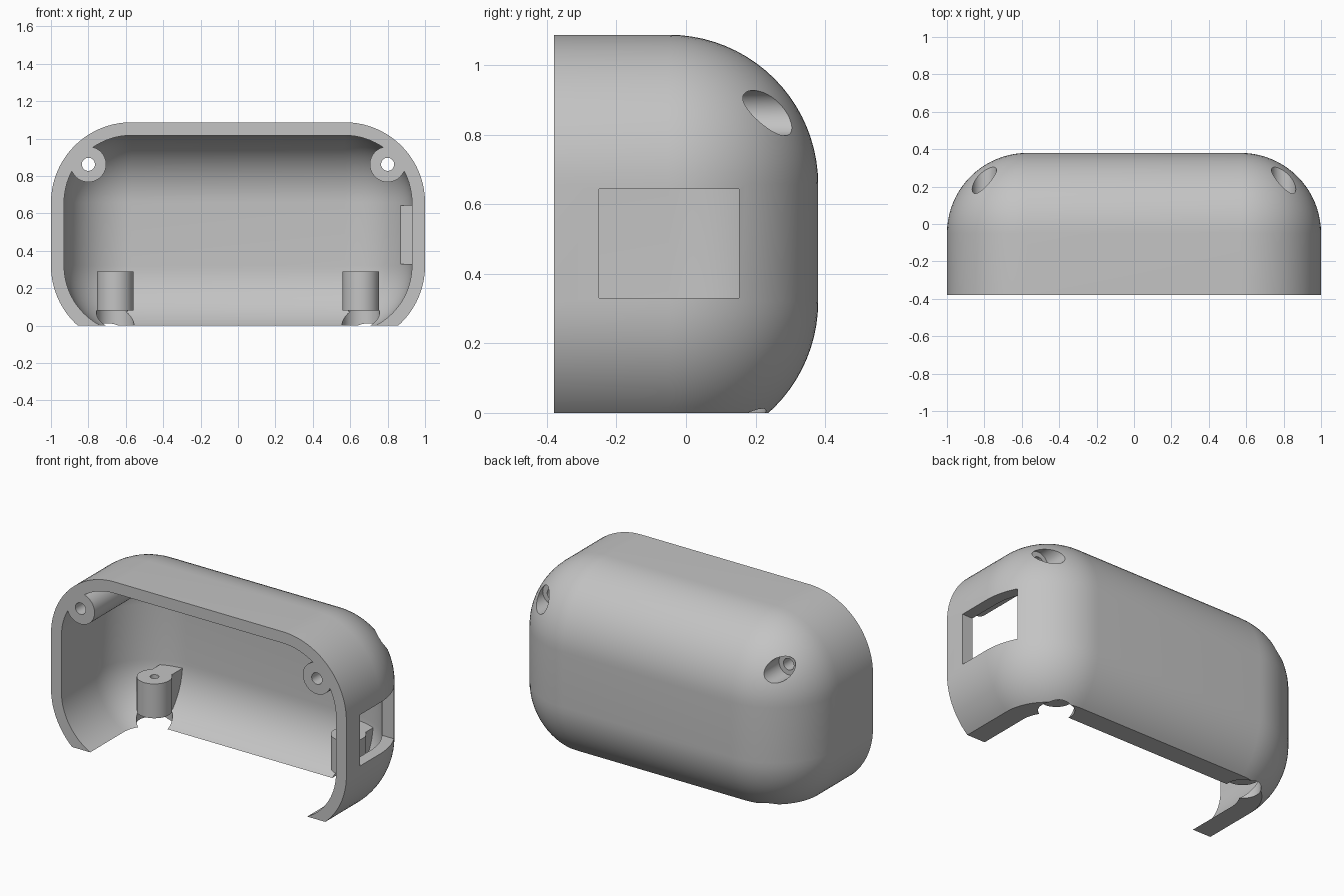
import bpy, bmesh, math
from mathutils import Matrix, Vector

if "Cube" in bpy.data.objects:
    bpy.data.objects.remove(bpy.data.objects["Cube"], do_unlink=True)

TOP, BACK, FRONT = 1.087, 0.38, -0.38
RADIUS, WALL, FLOOR = 0.43, 0.07, -0.11


def make_object(name, bm):
    bmesh.ops.recalc_face_normals(bm, faces=bm.faces)
    mesh = bpy.data.meshes.new(name)
    bm.to_mesh(mesh)
    bm.free()
    ob = bpy.data.objects.new(name, mesh)
    bpy.context.collection.objects.link(ob)
    return ob


def box_bmesh(low, high):
    bm = bmesh.new()
    low, high = Vector(low), Vector(high)
    matrix = Matrix.Translation((low + high) / 2) @ Matrix.Diagonal((*(high - low), 1))
    bmesh.ops.create_cube(bm, size=1, matrix=matrix)
    return bm


def box(name, low, high):
    return make_object(name, box_bmesh(low, high))


def cylinder(name, start, end, radius):
    start, end = Vector(start), Vector(end)
    axis = end - start
    turn = axis.to_track_quat("Z", "Y").to_matrix().to_4x4()
    bm = bmesh.new()
    bmesh.ops.create_cone(bm, cap_ends=True, segments=64, radius1=radius, radius2=radius,
                          depth=axis.length, matrix=Matrix.Translation((start + end) / 2) @ turn)
    return make_object(name, bm)


def rounded_box(inset):
    """Box with ball corners that runs out past the open front."""
    bm = box_bmesh((-1 + inset, -1.3, FLOOR + inset), (1 - inset, BACK - inset, TOP - inset))
    bmesh.ops.bevel(bm, geom=bm.edges[:], offset=RADIUS - inset, offset_type="OFFSET",
                    segments=20, profile=0.5, affect="EDGES", clamp_overlap=False)
    return bm


def subtract(target, cutter):
    """Cut one solid from another and discard the cutter."""
    cutter.hide_render = True
    mod = target.modifiers.new("cut", "BOOLEAN")
    mod.operation, mod.solver, mod.object = "DIFFERENCE", "EXACT", cutter
    bpy.context.view_layer.objects.active = target
    bpy.ops.object.modifier_apply(modifier=mod.name)
    bpy.data.objects.remove(cutter, do_unlink=True)


# Outer body, sliced flat at the open front and at the base
bm = rounded_box(0)
for point, normal in (((0, FRONT, 0), (0, -1, 0)), ((0, 0, 0), (0, 0, -1))):
    cut = bmesh.ops.bisect_plane(bm, geom=bm.verts[:] + bm.edges[:] + bm.faces[:],
                                 plane_co=point, plane_no=normal, clear_outer=True)
    edges = [e for e in cut["geom_cut"] if isinstance(e, bmesh.types.BMEdge)]
    bmesh.ops.contextual_create(bm, geom=edges)
shell = make_object("housing_shell", bm)

# Cavity, leaving out the bosses and posts so that they stay solid
BOSS_X, BOSS_Z = 0.8, 0.862
POST_X, POST_Y, POST_TOP, POST_BASE = 0.657, 0.13, 0.29, 0.08
cavity = make_object("cavity", rounded_box(WALL))
for side in (-1, 1):
    bx, px = side * BOSS_X, side * POST_X
    subtract(cavity, cylinder("boss", (bx, -1.5, BOSS_Z), (bx, 0.6, BOSS_Z), 0.095))
    subtract(cavity, cylinder("post", (px, POST_Y, -0.3), (px, POST_Y, POST_TOP), 0.098))
    subtract(cavity, box("post_web", (px - 0.065, POST_Y, POST_BASE - 0.005),
                         (px + 0.065, 0.5, POST_TOP)))
subtract(shell, cavity)

# Screw holes with head recesses, in the bosses and the posts
for side in (-1, 1):
    bx, px = side * BOSS_X, side * POST_X
    subtract(shell, cylinder("boss_hole", (bx, -1, BOSS_Z), (bx, 0.6, BOSS_Z), 0.035))
    subtract(shell, cylinder("boss_recess", (bx, 0.15, BOSS_Z), (bx, 0.6, BOSS_Z), 0.065))
    subtract(shell, cylinder("post_recess", (px, POST_Y, -0.2), (px, POST_Y, POST_BASE), 0.1))
    subtract(shell, cylinder("post_hole", (px, POST_Y, -0.3), (px, POST_Y, 0.5), 0.025))

# Port window in one end
subtract(shell, box("window", (0.78, -0.25, 0.33), (1.2, 0.152, 0.643)))

# Plain grey finish with crisp cut edges
grey = bpy.data.materials.new("light_grey")
grey.use_nodes = True
colour = (0.55, 0.55, 0.55, 1)
grey.diffuse_color = colour
grey.node_tree.nodes["Principled BSDF"].inputs["Base Color"].default_value = colour
shell.data.materials.clear()
shell.data.materials.append(grey)
for poly in shell.data.polygons:
    poly.material_index = 0
bpy.ops.object.select_all(action="DESELECT")
shell.select_set(True)
bpy.context.view_layer.objects.active = shell
bpy.ops.object.shade_smooth_by_angle(angle=math.radians(30))
